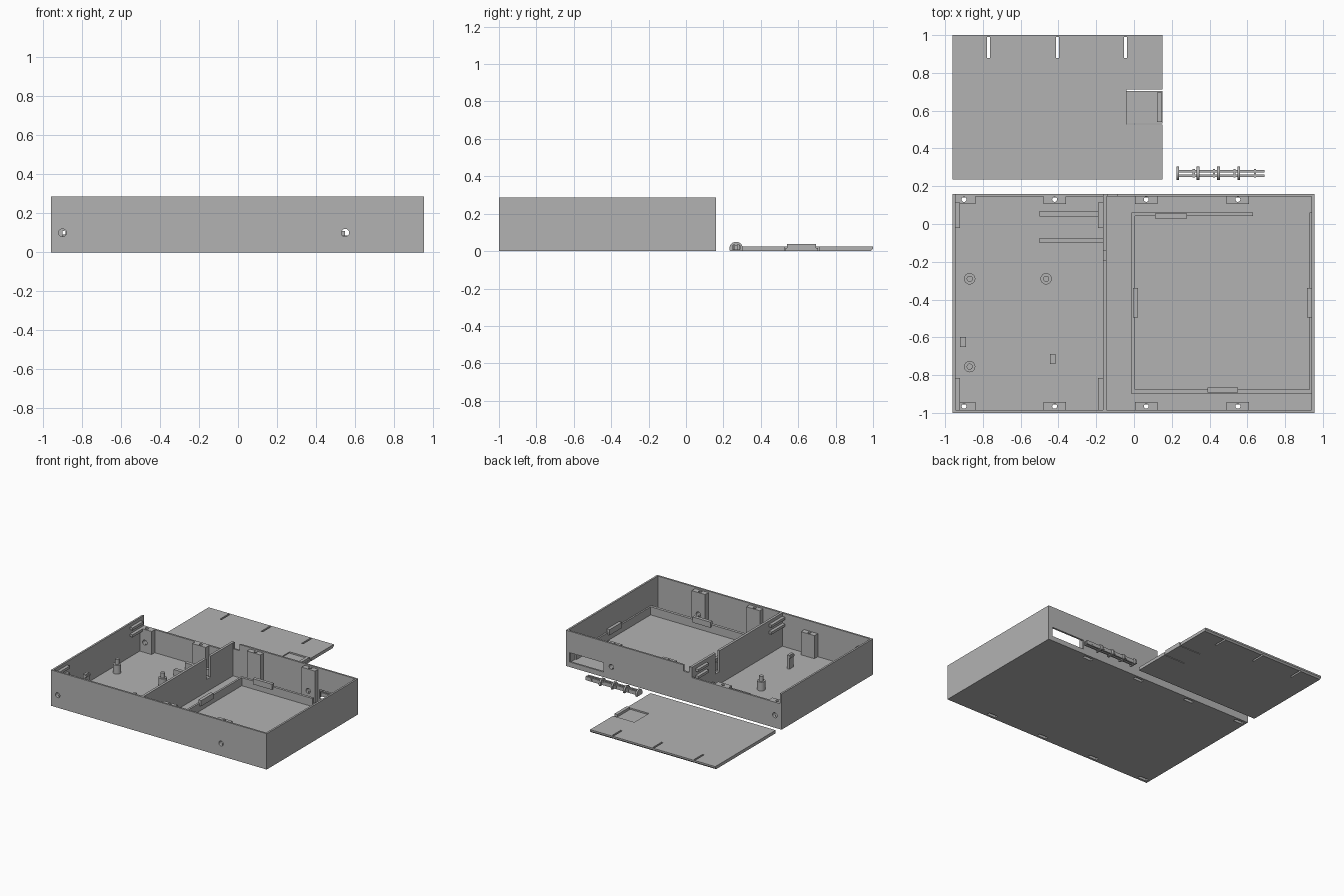
import bpy, bmesh
from math import pi
from mathutils import Matrix, Vector

if "Cube" in bpy.data.objects:
    bpy.data.objects.remove(bpy.data.objects["Cube"])

grey = bpy.data.materials.new("plastic_grey")
grey.use_nodes = True
grey.diffuse_color = (0.45, 0.45, 0.45, 1)
grey.node_tree.nodes["Principled BSDF"].inputs["Base Color"].default_value = grey.diffuse_color


def make(name, bm):
    mesh = bpy.data.meshes.new(name)
    bm.to_mesh(mesh)
    bm.free()
    mesh.materials.append(grey)
    obj = bpy.data.objects.new(name, mesh)
    bpy.context.collection.objects.link(obj)
    return obj


def box(name, x0, x1, y0, y1, z0, z1):
    bm = bmesh.new()
    size = Matrix.Diagonal((x1 - x0, y1 - y0, z1 - z0, 1))
    mid = Matrix.Translation(((x0 + x1) / 2, (y0 + y1) / 2, (z0 + z1) / 2))
    bmesh.ops.create_cube(bm, size=1, matrix=mid @ size)
    return make(name, bm)


def rod(name, start, end, radius, sides=24):
    start, end = Vector(start), Vector(end)
    axis = end - start
    turn = axis.to_track_quat('Z', 'Y').to_matrix().to_4x4()
    bm = bmesh.new()
    bmesh.ops.create_cone(bm, cap_ends=True, segments=sides, radius1=radius, radius2=radius,
                          depth=axis.length, matrix=Matrix.Translation((start + end) / 2) @ turn)
    for f in bm.faces:
        f.smooth = len(f.verts) == 4
    for e in bm.edges:
        e.smooth = all(f.smooth for f in e.link_faces)
    return make(name, bm)


def cut(obj, cutters):
    for c in cutters:
        mod = obj.modifiers.new("cut", 'BOOLEAN')
        mod.operation, mod.solver, mod.object = 'DIFFERENCE', 'EXACT', c
    bpy.context.view_layer.update()
    graph = bpy.context.evaluated_depsgraph_get()
    mesh = bpy.data.meshes.new_from_object(obj.evaluated_get(graph))
    obj.modifiers.clear()
    obj.data = mesh


def discard(objs):
    for o in objs:
        bpy.data.objects.remove(o)


# Main dimensions
L, R, F, B, H = -0.96, 0.955, -1.0, 0.16, 0.287
T, FLOOR = 0.015, 0.02
DIV0, DIV1 = -0.165, -0.145
LEDGE = 0.205

# Openings shared by the shell and the screw posts
screw_holes = [rod("hole", (x, -1.1, 0.1), (x, 0.2, 0.1), 0.02) for x in (-0.9, 0.55)]
post_spots = [(x, y) for x in (-0.9, -0.42, 0.065, 0.55) for y in (-0.965, 0.13)]
pockets = []
for x, y in post_spots:
    pockets.append(box("pocket", x - 0.04, x + 0.04, y - 0.016, y + 0.01, -0.1, 0.035))
    pockets.append(rod("bore", (x, y, 0.01), (x, y, 0.5), 0.013))

# Open two-compartment case
case = box("case", L, R, F, B, 0, H)
rooms = [
    box("left_room", L + T, DIV0, F + T, B - T, FLOOR, 0.5),
    box("right_room", DIV1, R - T, F + T, B - T, FLOOR, 0.5),
    box("lid_entry", L + T, DIV0, B - 0.05, 0.3, LEDGE, 0.5),
    box("cable_notch", -0.14, -0.09, B - 0.05, 0.3, H - 0.05, 0.5),
    box("port_window", 0.62, 0.92, B - 0.05, 0.3, 0.04, 0.115),
    box("divider_slit", DIV0 - 0.02, DIV1 + 0.02, -0.19, -0.14, 0.12, 0.5),
]
cut(case, rooms + screw_holes + pockets)

# Screw posts along the front and back walls
for x, y in post_spots:
    x0 = L + T if x < -0.8 else x - 0.06
    front = y < 0
    y0, y1 = (F + T, -0.942) if front else (0.105, B - T)
    top = LEDGE if x < DIV0 else H - 0.012
    post = box("screw_post", x0, x + 0.06, y0, y1, FLOOR, top)
    cut(post, pockets + screw_holes)
discard(rooms + screw_holes + pockets)

# Paired lid guides in the corners of the left compartment
for x0, x1 in ((L + T, L + T + 0.025), (DIV0 - 0.025, DIV0)):
    for y0, y1 in ((F + T, -0.815), (-0.02, 0.115)):
        for z in (0.185, 0.24):
            box("lid_guide", x0, x1, y0, y1, z, z + 0.02)

# Circuit board standoffs with locating pins
for x, y in ((-0.87, -0.29), (-0.465, -0.29), (-0.87, -0.755)):
    rod("standoff", (x, y, FLOOR), (x, y, 0.09), 0.03)
    rod("standoff_pin", (x, y, 0.09), (x, y, 0.13), 0.016)

# Board clips with small hooks
for x, y, side in ((-0.91, -0.625, 1), (-0.425, -0.715, -1)):
    box("board_clip", x - 0.01, x + 0.01, y - 0.026, y + 0.026, FLOOR, 0.13)
    hx = x + side * 0.014
    box("clip_hook", hx - 0.006, hx + 0.006, y - 0.026, y + 0.026, 0.11, 0.125)

# Low partitions beside the divider
for y in (0.055, -0.087):
    box("partition", -0.5, DIV0, y - 0.014, y + 0.014, FLOOR, 0.07)

# Low retaining frame in the right compartment
TOP = 0.085
box("frame_left", -0.012, 0.004, -0.9, 0.062, FLOOR, TOP)
box("frame_front", 0.004, 0.93, -0.9, -0.877, FLOOR, TOP)
box("frame_back", 0.004, 0.63, 0.042, 0.062, FLOOR, TOP)
box("frame_right", 0.928, R - T, -0.9, 0.062, FLOOR, TOP)

# Snap catches on the frame
box("catch_left", -0.006, 0.02, -0.495, -0.34, TOP - 0.02, 0.11)
box("catch_right", 0.915, 0.94, -0.495, -0.34, TOP - 0.02, 0.11)
box("catch_back", 0.11, 0.28, 0.03, 0.055, TOP - 0.02, 0.11)
box("catch_front", 0.39, 0.55, -0.892, -0.865, TOP - 0.02, 0.11)

# Sliding lid with chamfered long edges, vents and a flexible latch
lid = box("sliding_lid", L, 0.15, 0.235, 1.0, 0, 0.025)
bm = bmesh.new()
bm.from_mesh(lid.data)
under = [e for e in bm.edges if all(v.co.z < 0.01 and v.co.y > 0.9 for v in e.verts)]
bmesh.ops.bevel(bm, geom=under, offset=0.012, segments=1, affect='EDGES')
bm.to_mesh(lid.data)
bm.free()
lid_cuts = [box("vent", x - 0.007, x + 0.007, 0.88, 0.99, -0.1, 0.1)
            for x in (-0.77, -0.405, -0.045)]
lid_cuts += [box("latch_slit", -0.04, 0.3, y - 0.003, y + 0.003, -0.1, 0.1) for y in (0.53, 0.708)]
lid_cuts.append(box("latch_recess", -0.04, 0.3, 0.53, 0.708, 0.017, 0.1))
cut(lid, lid_cuts)
discard(lid_cuts)
box("latch_ridge", 0.122, 0.148, 0.54, 0.695, 0.015, 0.037)

# Button strip: two rails carrying round flanges and small spacers
for y0, y1 in ((0.25, 0.263), (0.273, 0.286)):
    box("button_rail", 0.23, 0.69, y0, y1, 0.005, 0.035)
trim = box("trim", 0, 1, 0.1, 0.5, -0.2, 0)
for i in range(4):
    x = 0.23 + i * 0.108
    disc = rod("button_flange", (x - 0.006, 0.268, 0.014), (x + 0.008, 0.268, 0.014), 0.036)
    cut(disc, [trim])
    box("button_spacer", x + 0.08, x + 0.092, 0.245, 0.291, 0.01, 0.03)
discard([trim])
